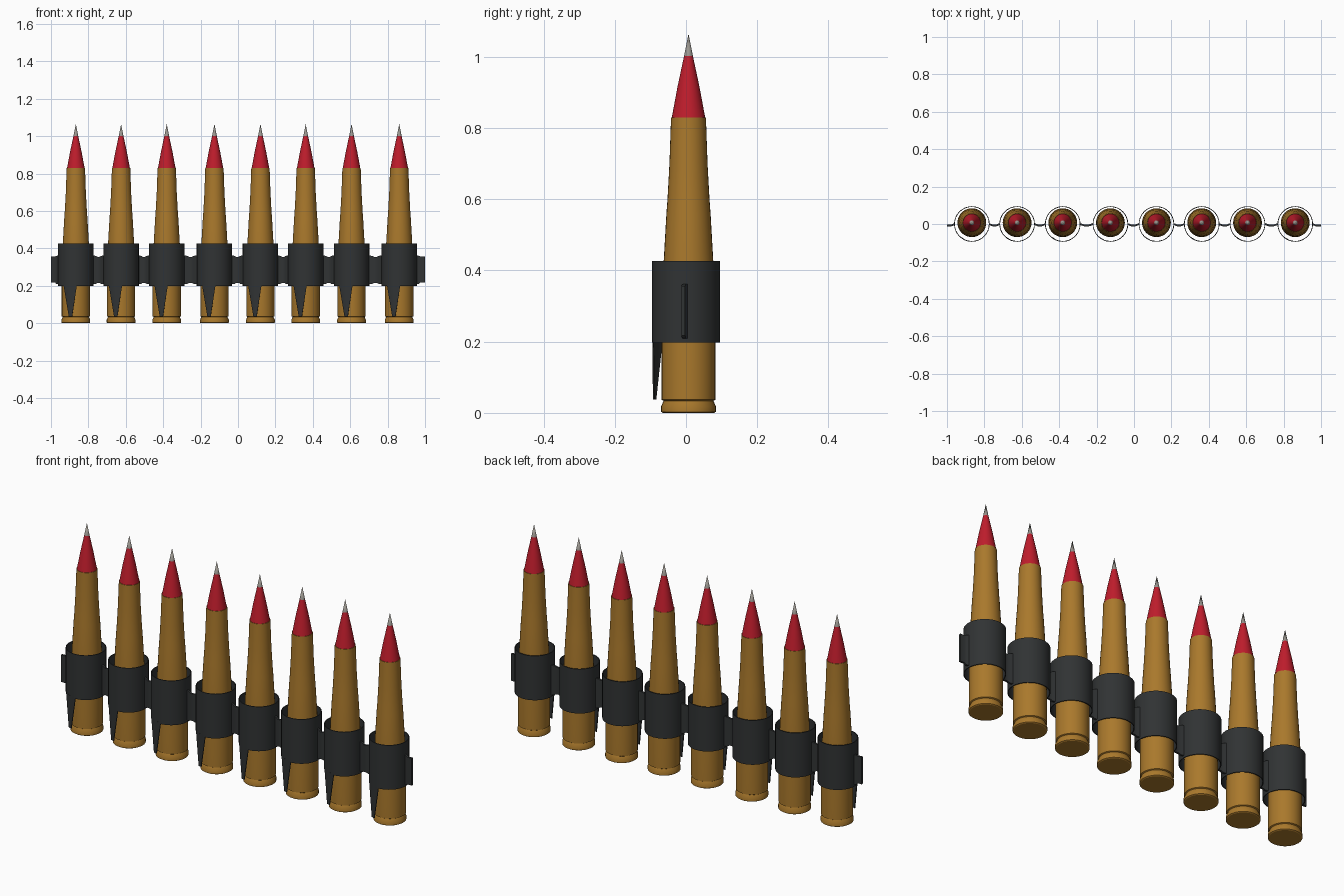
import bpy, bmesh, math

if "Cube" in bpy.data.objects:
    bpy.data.objects.remove(bpy.data.objects["Cube"])

XS = [-0.867, -0.625, -0.381, -0.126, 0.12, 0.362, 0.607, 0.862]
R, WALL = 0.095, 0.004     # sleeve radius and wall
BY = 0.007                 # cartridge centre in y
SEG = 32


def material(name, rgb):
    m = bpy.data.materials.new(name)
    m.diffuse_color = (*rgb, 1)
    m.use_nodes = True
    m.node_tree.nodes["Principled BSDF"].inputs["Base Color"].default_value = m.diffuse_color
    return m


BRASS = material("brass", (0.40, 0.19, 0.025))
RED = material("red", (0.52, 0.012, 0.025))
STEEL = material("steel", (0.32, 0.30, 0.27))
DARK = material("dark_metal", (0.03, 0.033, 0.034))


def finish(name, bm, mat, loc=(0, 0, 0)):
    bmesh.ops.recalc_face_normals(bm, faces=bm.faces)
    me = bpy.data.meshes.new(name)
    bm.to_mesh(me)
    bm.free()
    me.materials.append(mat)
    ob = bpy.data.objects.new(name, me)
    bpy.context.collection.objects.link(ob)
    ob.location = loc
    bpy.context.view_layer.objects.active = ob
    bpy.ops.object.select_all(action='DESELECT')
    ob.select_set(True)
    bpy.ops.object.shade_smooth_by_angle(angle=math.radians(30))
    return ob


def lathe(name, profile, mat, loc, closed=False):
    """Revolve (radius, z) points around z; radius 0 becomes a pole."""
    bm = bmesh.new()
    vs = [bm.verts.new((r, 0, z)) for r, z in profile]
    es = [bm.edges.new(p) for p in zip(vs, vs[1:])]
    if closed:
        es.append(bm.edges.new((vs[-1], vs[0])))
    bmesh.ops.spin(bm, geom=vs + es, axis=(0, 0, 1), cent=(0, 0, 0),
                   angle=math.tau, steps=SEG)
    bmesh.ops.remove_doubles(bm, verts=bm.verts, dist=1e-5)
    return finish(name, bm, mat, loc)


def plate(name, columns, mat, loc=(0, 0, 0)):
    """Bent plate; each column is (bottom front, top front, bottom back, top back)."""
    bm = bmesh.new()
    cols = [[bm.verts.new(p) for p in c] for c in columns]
    for a, b in zip(cols, cols[1:]):
        for i, j in ((0, 1), (1, 3), (3, 2), (2, 0)):
            bm.faces.new((a[i], a[j], b[j], b[i]))
    for c in (cols[0], cols[-1]):
        bm.faces.new((c[0], c[1], c[3], c[2]))
    return finish(name, bm, mat, loc)


def prong(loc):
    # tapered finger continuing the sleeve wall downwards
    cols = []
    for i in range(7):
        t = i / 6
        top, bot = -0.066 + 0.072 * t, -0.038 + 0.018 * t
        col = []
        for r in (R, R - WALL):
            for x, z in ((bot, 0.037), (top, 0.205)):
                x *= r / R
                col.append((x, -math.sqrt(r * r - x * x), z))
        cols.append(col)
    plate("sleeve_prong", cols, DARK, loc)


def strip(x0, x1, rows):
    # connecting tab; rows are (fraction, y, z low, z high)
    cols = []
    for f, y, lo, hi in rows:
        x = x0 + (x1 - x0) * f
        cols.append([(x, y - 0.005, lo, ), (x, y - 0.005, hi),
                     (x, y + 0.005, lo), (x, y + 0.005, hi)])
    plate("link_tab", cols, DARK)


CASE = [(0, 0), (0.072, 0), (0.077, 0.003), (0.077, 0.018), (0.070, 0.034),
        (0.0755, 0.037), (0.0755, 0.2), (0.070, 0.42), (0.062, 0.56),
        (0.059, 0.60), (0.0535, 0.70), (0.049, 0.83), (0, 0.83)]
SLEEVE = [(R, 0.198), (R, 0.427), (R - WALL, 0.427), (R - WALL, 0.198)]

for x in XS:
    at = (x, BY, 0)
    lathe("cartridge_case", CASE, BRASS, at)
    lathe("painted_nose", [(0, 0.829), (0.047, 0.829), (0.031, 0.915), (0.0125, 1.002), (0, 1.002)], RED, at)
    lathe("nose_tip", [(0, 1.0), (0.0125, 1.002), (0, 1.065)], STEEL, at)
    lathe("sleeve", SLEEVE, DARK, (x, 0, 0), closed=True)
    prong((x, 0, 0))

# tabs bridging neighbouring sleeves, dipping towards the front in the middle
BRIDGE = [(0, 0.0, 0.208, 0.363), (0.25, -0.006, 0.21, 0.36),
          (0.4, -0.009, 0.216, 0.355), (0.6, -0.009, 0.216, 0.355),
          (0.75, -0.006, 0.21, 0.36), (1, 0.0, 0.208, 0.363)]
for a, b in zip(XS, XS[1:]):
    strip(a + R - 0.003, b - R + 0.003, BRIDGE)

# free tabs at both ends
END = [(0, 0.0, 0.208, 0.363), (0.3, -0.006, 0.21, 0.36),
       (0.45, -0.008, 0.217, 0.357), (1, -0.008, 0.217, 0.357)]
strip(XS[0] - R + 0.003, -1.0, END)
strip(XS[-1] + R - 0.003, 1.0, END)
